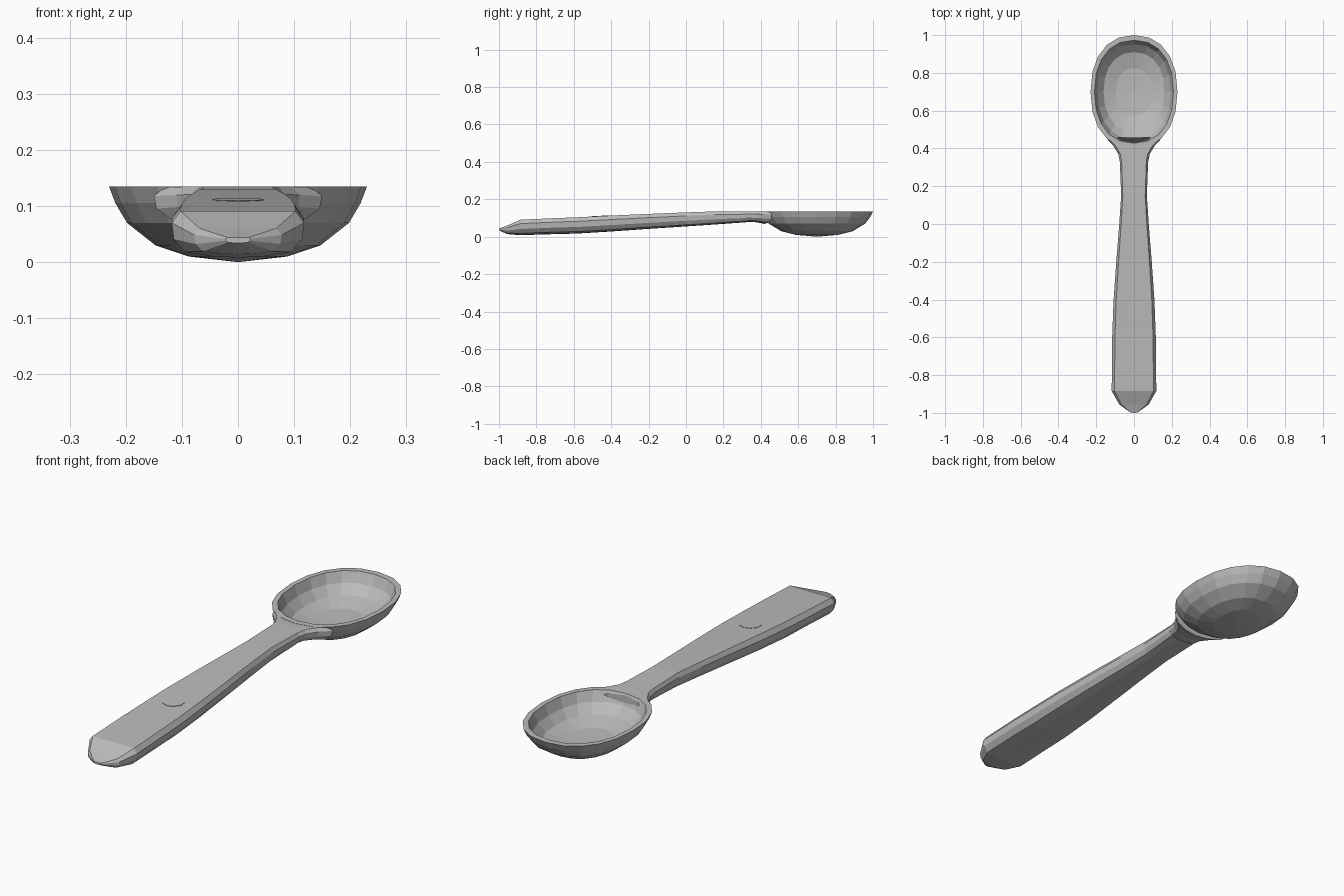
import bpy, bmesh, math
from mathutils import Matrix

cube = bpy.data.objects.get("Cube")
if cube:
    bpy.data.objects.remove(cube, do_unlink=True)

metal = bpy.data.materials.new("brushed grey")
metal.use_nodes = True
grey = (0.5, 0.5, 0.5, 1)
metal.diffuse_color = grey
metal.node_tree.nodes["Principled BSDF"].inputs["Base Color"].default_value = grey

SLOPE = 0.046  # rise of the handle's top towards the bowl


def finish(name, bm):
    bmesh.ops.recalc_face_normals(bm, faces=bm.faces)
    mesh = bpy.data.meshes.new(name)
    bm.to_mesh(mesh)
    bm.free()
    mesh.materials.append(metal)
    obj = bpy.data.objects.new(name, mesh)
    bpy.context.collection.objects.link(obj)
    return obj


def bridge(bm, rings):
    for a, b in zip(rings, rings[1:]):
        n = len(a)
        for i in range(n):
            j = (i + 1) % n
            bm.faces.new((a[i], a[j], b[j], b[i]))


# Half cross-section from top centre to bottom centre, mirrored to a full loop
HALF = [(0, 1), (.45, 1), (.87, 1), (1, .75), (.97, .4), (.8, .12), (.4, .03), (0, 0)]
SECTION = HALF + [(-x, z) for x, z in HALF[-2:0:-1]]


def loft(name, stations):
    """Stations are y, half width, bottom, top and forward bend at the sides."""
    bm = bmesh.new()
    rings = []
    for y, w, low, high, bend in stations:
        ring = []
        for px, pz in SECTION:
            dy = bend * px * px
            ring.append(bm.verts.new((px * w, y + dy, low + (high - low) * pz + SLOPE * dy)))
        rings.append(ring)
    bridge(bm, rings)
    bm.faces.new(rings[0])
    bm.faces.new(rings[-1])
    return finish(name, bm)


# Handle: end cap and grip share a curved seam
seam = (-.77, .117, .012, .096, .09)
loft("handle_end_cap", [
    (-1.0, .022, .034, .044, .004),
    (-.955, .078, .014, .06, 0),
    (-.885, .118, .008, .091, 0),
    seam])
loft("handle_grip", [
    seam,
    (-.58, .115, .017, .104, 0),
    (-.4, .108, .028, .113, 0),
    (-.2, .094, .042, .122, 0),
    (0, .078, .055, .13, 0),
    (.15, .068, .065, .135, 0),
    (.33, .075, .078, .135, 0)])

# Neck flaring into the bowl, its end wrapped around the rim
loft("bowl_neck", [
    (.33, .075, .08, .135, 0),
    (.37, .083, .078, .135, 0),
    (.4, .11, .073, .134, .015),
    (.418, .15, .068, .132, .04)])

# Bowl: oval rings from the outer base, over the rim, to the inner floor
PROFILE = [(.38, .01), (.64, .03), (.86, .07), (.95, .105), (1, .135),
           (.91, .135), (.84, .09), (.7, .052), (.42, .03)]
SIDES = 20
bm = bmesh.new()


def oval(value):
    return math.copysign(abs(value) ** (2 / 2.25), value)


rings = []
for scale, z in PROFILE:
    ring = []
    for i in range(SIDES):
        t = 2 * math.pi * i / SIDES
        ring.append(bm.verts.new((.23 * scale * oval(math.cos(t)),
                                  .7 + .3 * scale * oval(math.sin(t)), z)))
    rings.append(ring)
bridge(bm, rings)
for ring, z in ((rings[0], 0), (rings[-1], .025)):
    pole = bm.verts.new((0, .7, z))
    for i in range(SIDES):
        bm.faces.new((ring[i], ring[(i + 1) % SIDES], pole))
finish("bowl", bm)

# Round button set nearly flush in the grip
bm = bmesh.new()
bmesh.ops.create_cone(bm, cap_ends=True, segments=10, radius1=.048, radius2=.048, depth=.008,
                      matrix=Matrix.Rotation(math.atan(SLOPE), 4, "X"))
button = finish("grip_button", bm)
button.location = (0, -.455, .108)
